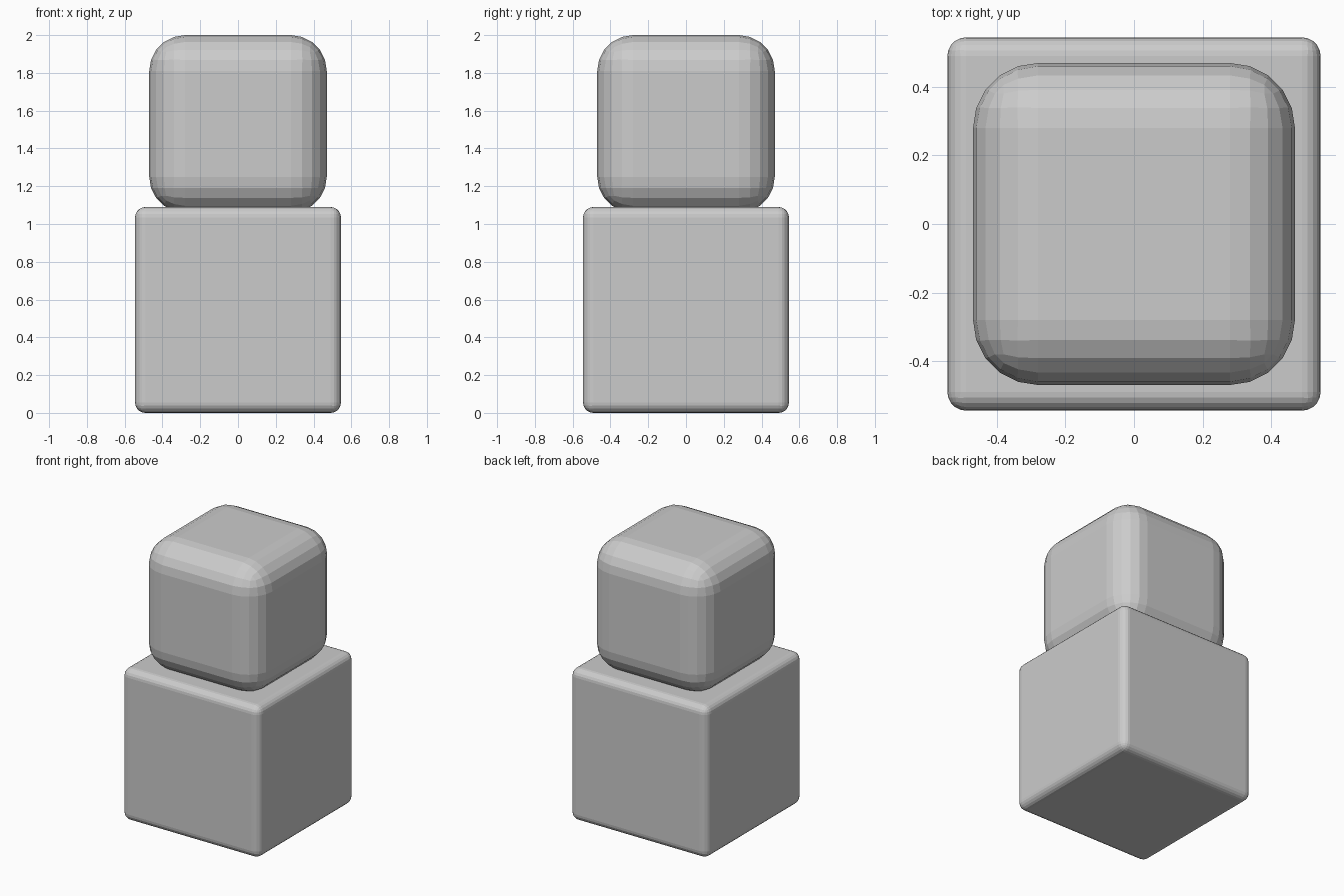
import bpy

if "Cube" in bpy.data.objects:
    bpy.data.objects.remove(bpy.data.objects["Cube"])


def rounded_cube(name, size, z_center, radius, segments):
    bpy.ops.mesh.primitive_cube_add(size=size, location=(0, 0, z_center))
    cube = bpy.context.object
    cube.name = name
    bevel = cube.modifiers.new("rounding", 'BEVEL')
    bevel.width = radius
    bevel.segments = segments
    bevel.limit_method = 'NONE'
    return cube


# Large base block with tight rounded edges
rounded_cube("base_block", 1.09, 0.545, 0.055, 5)

# Smaller, softer block, sunk slightly into the base
rounded_cube("top_block", 0.94, 1.53, 0.19, 5)
